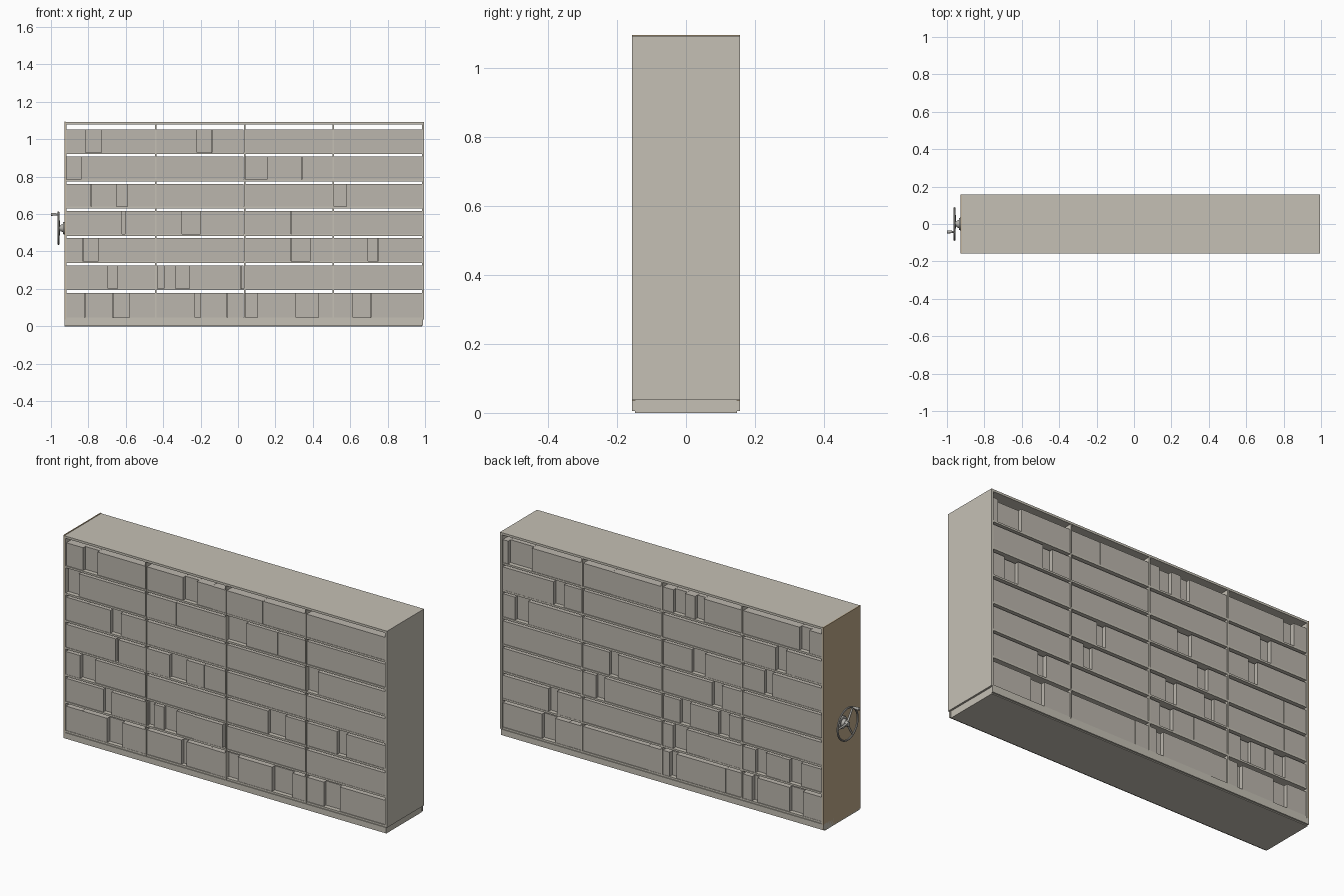
import bpy, bmesh, math, random
from mathutils import Matrix, Vector

if "Cube" in bpy.data.objects:
    bpy.data.objects.remove(bpy.data.objects["Cube"])
random.seed(4)

def mat(name, c):
    m = bpy.data.materials.new(name)
    m.diffuse_color = (*c, 1)
    m.use_nodes = True
    m.node_tree.nodes["Principled BSDF"].inputs["Base Color"].default_value = m.diffuse_color
    return m
FRAME = mat("warm grey steel", (0.56, 0.53, 0.46))
BOXES = mat("grey card", (0.50, 0.47, 0.42))
TAN = mat("tan end panel", (0.52, 0.40, 0.25))
METAL = mat("wheel metal", (0.45, 0.44, 0.41))

def finish(bm, name, m, smooth=False):
    me = bpy.data.meshes.new(name)
    bm.to_mesh(me)
    bm.free()
    me.materials.append(m)
    o = bpy.data.objects.new(name, me)
    bpy.context.collection.objects.link(o)
    if smooth:
        bpy.context.view_layer.objects.active = o
        o.select_set(True)
        bpy.ops.object.shade_smooth_by_angle()
        o.select_set(False)
    return o

def add_box(bm, x0, x1, y0, y1, z0, z1):
    c = Vector(((x0 + x1) / 2, (y0 + y1) / 2, (z0 + z1) / 2))
    s = Matrix.Diagonal((x1 - x0, y1 - y0, z1 - z0, 1))
    bmesh.ops.create_cube(bm, size=1, matrix=Matrix.Translation(c) @ s)

def box(name, m, *d):
    bm = bmesh.new()
    add_box(bm, *d)
    return finish(bm, name, m)

def rod(bm, a, b, r1, r2=None, n=24):
    a, b = Vector(a), Vector(b)
    q = (b - a).to_track_quat('Z', 'Y').to_matrix().to_4x4()
    bmesh.ops.create_cone(bm, cap_ends=True, segments=n, radius1=r1, radius2=r1 if r2 is None else r2,
                          depth=(b - a).length, matrix=Matrix.Translation((a + b) / 2) @ q)

# carcass: base, rails, end panels, top
L, R, D = -0.928, 0.995, 0.157
box("base", FRAME, L, 0.985, -0.148, 0.148, 0, 0.037)
for s in (-1, 1):
    y = sorted((s * 0.148, s * D))
    box("base_rail", FRAME, L, 0.988, *y, 0.005, 0.036)
box("left_end_panel", TAN, L, L + 0.006, -D, D, 0.005, 1.094)
box("left_end_liner", FRAME, L + 0.006, L + 0.012, -D, D, 0.037, 1.092)
box("right_end_panel", FRAME, R - 0.012, R, -D, D, 0.037, 1.08)
box("top_panel", FRAME, L + 0.006, R, -D, D, 1.08, 1.092)

# upright dividers
divs = [-0.44, 0.035, 0.51]
bm = bmesh.new()
for x in divs:
    add_box(bm, x - 0.004, x + 0.004, -0.156, 0.156, 0.037, 1.08)
finish(bm, "dividers", FRAME)

# shelves
base_z = [0.037] + [0.0475 + 0.1455 * i for i in range(1, 7)]
bm = bmesh.new()
for z in base_z:
    add_box(bm, L + 0.01, R - 0.01, -0.154, 0.154, z, z + 0.01)
finish(bm, "shelves", FRAME)

# recessed boxes per row (bottom row first), front and back
front = [[(-.67, -.58), (-.23, -.2), (.04, .105), (.31, .43), (.615, .71)],
         [(-.695, -.645), (-.43, -.395), (-.335, -.26), (.015, .03)],
         [(-.83, -.745), (.285, .385), (.695, .75)],
         [(-.62, -.605), (-.30, -.20)],
         [(-.65, -.59), (.515, .58)],
         [(-.915, -.84), (.04, .155)],
         [(-.815, -.73), (-.22, -.14)]]
back = [[(.67, .75), (-.05, -.01), (-.53, -.50), (-.80, -.72)],
        [(.66, .71), (-.11, -.03), (-.58, -.52), (-.79, -.72)],
        [(.38, .43), (-.13, -.07), (-.36, -.30)],
        [(.30, .35), (-.32, -.26)],
        [(.83, .91), (-.22, -.14), (-.62, -.57)],
        [(.62, .68), (-.70, -.64)],
        [(.81, .95), (-.10, -.03), (-.21, -.16), (-.84, -.78)]]
bays = list(zip([L + 0.012] + [d + 0.004 for d in divs], [d - 0.004 for d in divs] + [R - 0.012]))
for side, rows, name in ((-1, front, "front_boxes"), (1, back, "back_boxes")):
    bm = bmesh.new()
    for z, recs in zip(base_z, rows):
        top = max(z, 0.0445) + 0.1325
        for b0, b1 in bays:
            cuts = {b0, b1}
            for r in recs:
                cuts |= {c for c in r if b0 + 0.004 < c < b1 - 0.004}
            if random.random() < 0.45:
                c = random.uniform(b0 + 0.06, b1 - 0.06)
                if all(abs(c - k) > 0.05 for k in cuts):
                    cuts.add(c)
            cuts = sorted(cuts)
            for x0, x1 in zip(cuts, cuts[1:]):
                mid = (x0 + x1) / 2
                deep = any(r[0] < mid < r[1] for r in recs)
                y = 0.153 - (0.022 if deep else random.uniform(0, 0.004))
                add_box(bm, x0 + 0.0004, x1 - 0.0004, *sorted((side * 0.004, side * y)), z + 0.01, top)
    finish(bm, name, BOXES)

# hand wheel on the left end
CZ, WR, WX = 0.525, 0.085, -0.96
bm = bmesh.new()
n, k = 48, 10
ring = []
for i in range(n):
    a = 2 * math.pi * i / n
    ring.append([bm.verts.new((WX + 0.005 * math.sin(t), (WR + 0.005 * math.cos(t)) * math.cos(a),
                               CZ + (WR + 0.005 * math.cos(t)) * math.sin(a)))
                 for t in (2 * math.pi * j / k for j in range(k))])
for i in range(n):
    for j in range(k):
        p, q = ring[i], ring[(i + 1) % n]
        bm.faces.new((p[j], p[(j + 1) % k], q[(j + 1) % k], q[j]))
bmesh.ops.recalc_face_normals(bm, faces=bm.faces)
for a in (0, 120, 240):
    a = math.radians(a)
    rod(bm, (WX + 0.004, 0, CZ), (WX, WR * math.cos(a), CZ + WR * math.sin(a)), 0.006, 0.0045, 12)
finish(bm, "wheel_rim_and_spokes", METAL, True)

bm = bmesh.new()
rod(bm, (L, 0, CZ), (L - 0.008, 0, CZ), 0.034, 0.032, 32)
rod(bm, (L - 0.008, 0, CZ), (L - 0.022, 0, CZ), 0.022, 0.016, 32)
rod(bm, (L - 0.02, 0, CZ), (WX - 0.006, 0, CZ), 0.014, 0.012, 32)
finish(bm, "wheel_hub", METAL, True)

bm = bmesh.new()
hy, hz = WR * math.cos(math.radians(120)), CZ + WR * math.sin(math.radians(120))
rod(bm, (WX + 0.004, hy, hz), (-0.972, hy, hz), 0.005, n=16)
rod(bm, (-0.972, hy, hz), (-1.0, hy, hz), 0.0065, 0.008, 16)
finish(bm, "wheel_handle", METAL, True)
